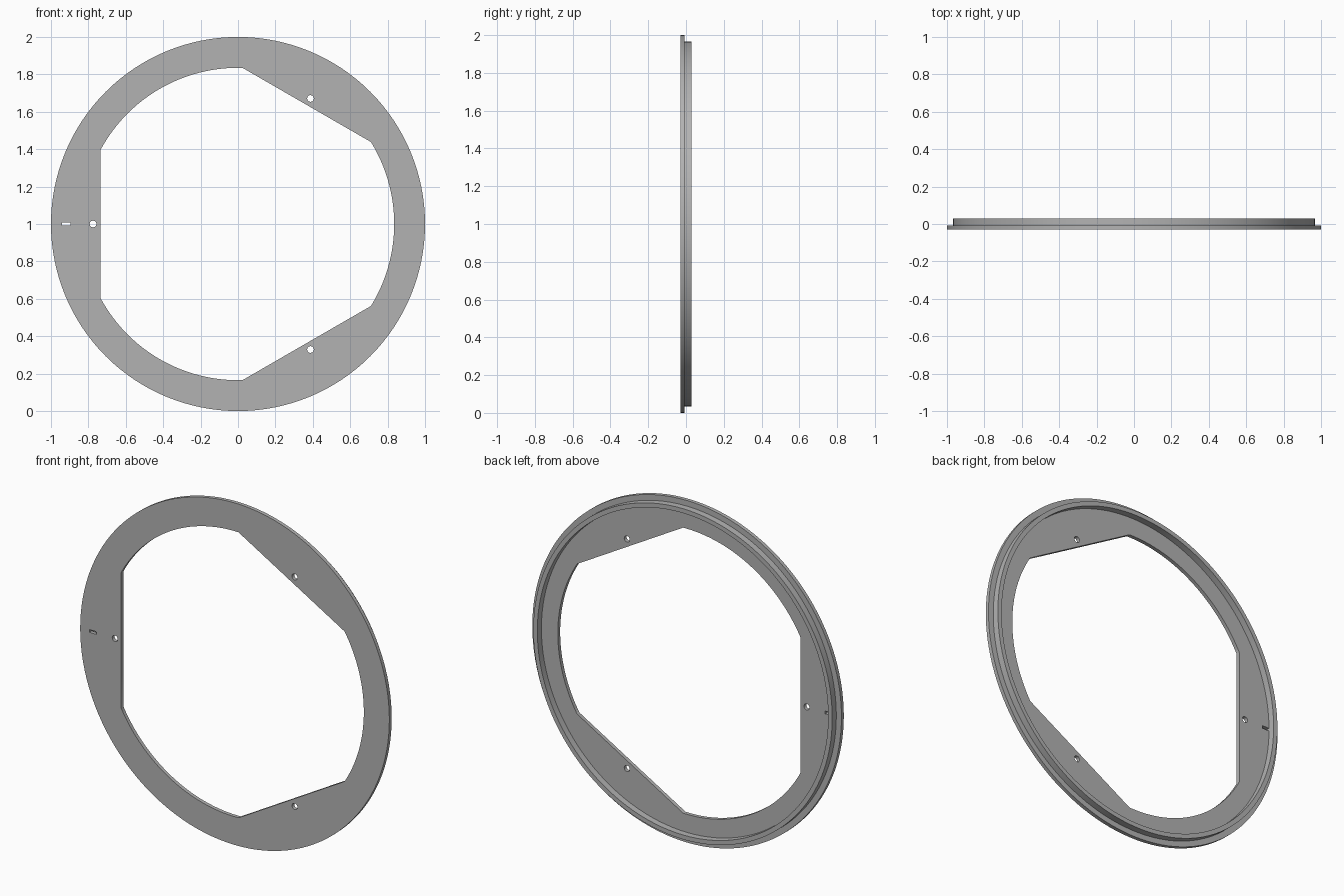
import bpy, bmesh
from math import pi, cos, sin, acos, radians
from mathutils import Matrix, Vector

cube = bpy.data.objects.get("Cube")
if cube:
    bpy.data.objects.remove(cube)

grey = bpy.data.materials.new("plain_grey")
grey.use_nodes = True
colour = (0.45, 0.45, 0.45, 1)
grey.diffuse_color = colour
grey.node_tree.nodes["Principled BSDF"].inputs["Base Color"].default_value = colour

FRONT, STEP, BACK = -0.03, -0.008, 0.03
OPENING, FLAT = 0.835, 0.735
FLAT_ANGLES = [radians(a) for a in (60, 180, 300)]


def circle(radius, sides, centre=(0, 0)):
    return [(centre[0] + radius * cos(2 * pi * i / sides),
             centre[1] + radius * sin(2 * pi * i / sides)) for i in range(sides)]


def opening_outline(steps=32):
    """Round opening with three straight chords."""
    half = acos(FLAT / OPENING)
    sweep = 2 * pi / 3 - 2 * half
    points = []
    for a in FLAT_ANGLES:
        for i in range(steps + 1):
            t = a + half + sweep * i / steps
            points.append((OPENING * cos(t), OPENING * sin(t)))
    return points


def slab(name, outlines, y0, y1):
    """Filled outline with holes, extruded from y0 to y1 and stood upright."""
    curve = bpy.data.curves.new(name, "CURVE")
    curve.dimensions = "2D"
    curve.fill_mode = "BOTH"
    curve.extrude = (y1 - y0) / 2
    for outline in outlines:
        spline = curve.splines.new("POLY")
        spline.points.add(len(outline) - 1)
        for point, (x, z) in zip(spline.points, outline):
            point.co = (x, z, 0, 1)
        spline.use_cyclic_u = True
    helper = bpy.data.objects.new(name + "_outline", curve)
    bpy.context.collection.objects.link(helper)
    graph = bpy.context.evaluated_depsgraph_get()
    mesh = bpy.data.meshes.new_from_object(helper.evaluated_get(graph))
    bpy.data.objects.remove(helper)

    mesh.transform(Matrix.Translation(Vector((0, (y0 + y1) / 2, 1)))
                   @ Matrix.Rotation(pi / 2, 4, "X"))
    bm = bmesh.new()
    bm.from_mesh(mesh)
    bmesh.ops.remove_doubles(bm, verts=bm.verts, dist=0.0001)
    bmesh.ops.recalc_face_normals(bm, faces=bm.faces)
    bm.to_mesh(mesh)
    bm.free()
    mesh.materials.clear()
    mesh.materials.append(grey)
    obj = bpy.data.objects.new(name, mesh)
    bpy.context.collection.objects.link(obj)
    bpy.ops.object.select_all(action="DESELECT")
    obj.select_set(True)
    bpy.context.view_layer.objects.active = obj
    bpy.ops.object.shade_smooth_by_angle(angle=radians(30))
    return obj


# Flange plate with opening, three screw holes and an index slot
holes = [circle(0.018, 16, (0.775 * cos(a), 0.775 * sin(a))) for a in FLAT_ANGLES]
slot = [(-0.94, -0.008), (-0.895, -0.008), (-0.895, 0.008), (-0.94, 0.008)]
slab("flange_plate", [circle(1, 128), opening_outline(), slot] + holes, FRONT, STEP)

# Raised locating rim on the back
slab("back_rim", [circle(0.967, 128), circle(0.941, 128)], STEP, BACK)
